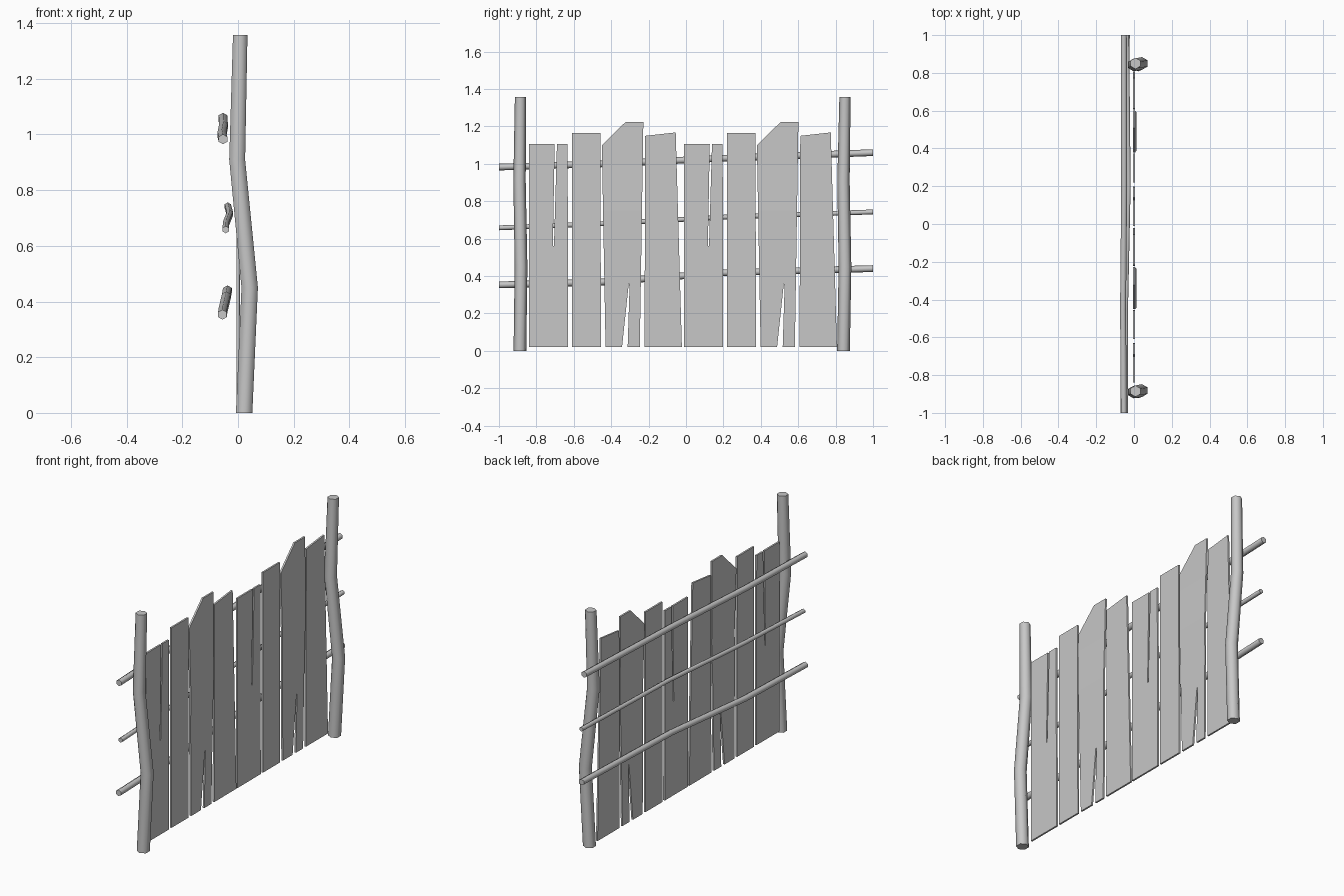
import bpy, bmesh, math
from mathutils import Vector

cube = bpy.data.objects.get("Cube")
if cube:
    bpy.data.objects.remove(cube, do_unlink=True)

# One weathered grey for the whole fence
grey = bpy.data.materials.new("weathered_grey")
grey.use_nodes = True
COLOUR = (0.57, 0.57, 0.57, 1)
grey.diffuse_color = COLOUR
grey.node_tree.nodes["Principled BSDF"].inputs["Base Color"].default_value = COLOUR


def make_object(name, bm, smooth_angle=None):
    bmesh.ops.recalc_face_normals(bm, faces=bm.faces)
    mesh = bpy.data.meshes.new(name)
    bm.to_mesh(mesh)
    bm.free()
    mesh.materials.append(grey)
    obj = bpy.data.objects.new(name, mesh)
    bpy.context.collection.objects.link(obj)
    if smooth_angle:
        bpy.ops.object.select_all(action='DESELECT')
        obj.select_set(True)
        bpy.context.view_layer.objects.active = obj
        bpy.ops.object.shade_smooth_by_angle(angle=math.radians(smooth_angle))
    return obj


def make_pole(name, path, radii, u, v, sides=6):
    """Crooked pole: rings spanned by u and v, joined along the path."""
    bm = bmesh.new()
    u, v = Vector(u), Vector(v)
    rings = []
    for centre, r in zip(path, radii):
        angles = [math.tau * i / sides for i in range(sides)]
        rings.append([bm.verts.new(Vector(centre) + r * (math.cos(a) * u + math.sin(a) * v))
                      for a in angles])
    for low, high in zip(rings, rings[1:]):
        for i in range(sides):
            j = (i + 1) % sides
            bm.faces.new((low[i], low[j], high[j], high[i]))
    bm.faces.new(rings[0])
    bm.faces.new(rings[-1])
    return make_object(name, bm, 70)


def make_board(name, outline, shift, bulge=0.0, thickness=0.01):
    """Flat plank cut to an outline in (y, z), optionally bowed forwards."""
    bm = bmesh.new()
    face = bm.faces.new([bm.verts.new((-thickness / 2, y + shift, z)) for y, z in outline])
    grown = bmesh.ops.extrude_face_region(bm, geom=[face])["geom"]
    moved = [g for g in grown if isinstance(g, bmesh.types.BMVert)]
    bmesh.ops.translate(bm, verts=moved, vec=(thickness, 0, 0))
    if bulge:
        for z in (0.5, 0.75, 1.0):
            bmesh.ops.bisect_plane(bm, geom=bm.verts[:] + bm.edges[:] + bm.faces[:],
                                   plane_co=(0, 0, z), plane_no=(0, 0, 1))
        for vert in bm.verts:
            vert.co.x += bulge * max(0, 1 - abs(vert.co.z - 0.75) / 0.4)
    return make_object(name, bm)


# Plank outlines: cracked from the top, plain, cracked from the foot, slanted
FOOT = 0.02
planks = {
    "top_split_board": [(-.84, FOOT), (-.63, FOOT), (-.633, 1.105), (-.69, 1.105),
                        (-.706, .56), (-.712, .56), (-.702, 1.105), (-.84, 1.105)],
    "plain_board": [(-.61, FOOT), (-.455, FOOT), (-.457, 1.165), (-.61, 1.165)],
    "foot_split_board": [(-.43, FOOT), (-.342, FOOT), (-.306, .36), (-.302, .34),
                         (-.312, FOOT), (-.247, FOOT), (-.228, 1.225),
                         (-.322, 1.225), (-.45, 1.10)],
    "slanted_board": [(-.222, FOOT), (-.022, FOOT), (-.055, 1.168), (-.218, 1.15)],
}
for side, shift in (("right", 0), ("left", 0.829)):
    for name, outline in planks.items():
        bow = 0.007 if name == "foot_split_board" else 0
        make_board(f"{side}_{name}", outline, shift, bow)

# Crooked upright posts in front of the planks
heights = (0, 0.45, 0.91, 1.357)
lean = (0.022, 0.042, -0.003, 0.008)
for name, ys in (("right_post", (-.888, -.882, -.89, -.885)),
                 ("left_post", (.842, .85, .842, .85))):
    make_pole(name, list(zip(lean, ys, heights)), (.034, .034, .033, .03),
              (0, 1, 0), (1, 0, 0))

# Crooked rails behind the planks
stations = (-1, -0.45, 0.2, 1)
rails = {
    "lower_rail": ((-.056, -.054, -.042, -.038), (.353, .368, .418, .44), .018),
    "middle_rail": ((-.044, -.043, -.029, -.037), (.658, .68, .715, .743), .013),
    "upper_rail": ((-.054, -.058, -.052, -.054), (.983, 1.0, 1.03, 1.06), .018),
}
for name, (xs, zs, r) in rails.items():
    make_pole(name, list(zip(xs, stations, zs)), [r] * 4, (0, 0, 1), (1, 0, 0))
